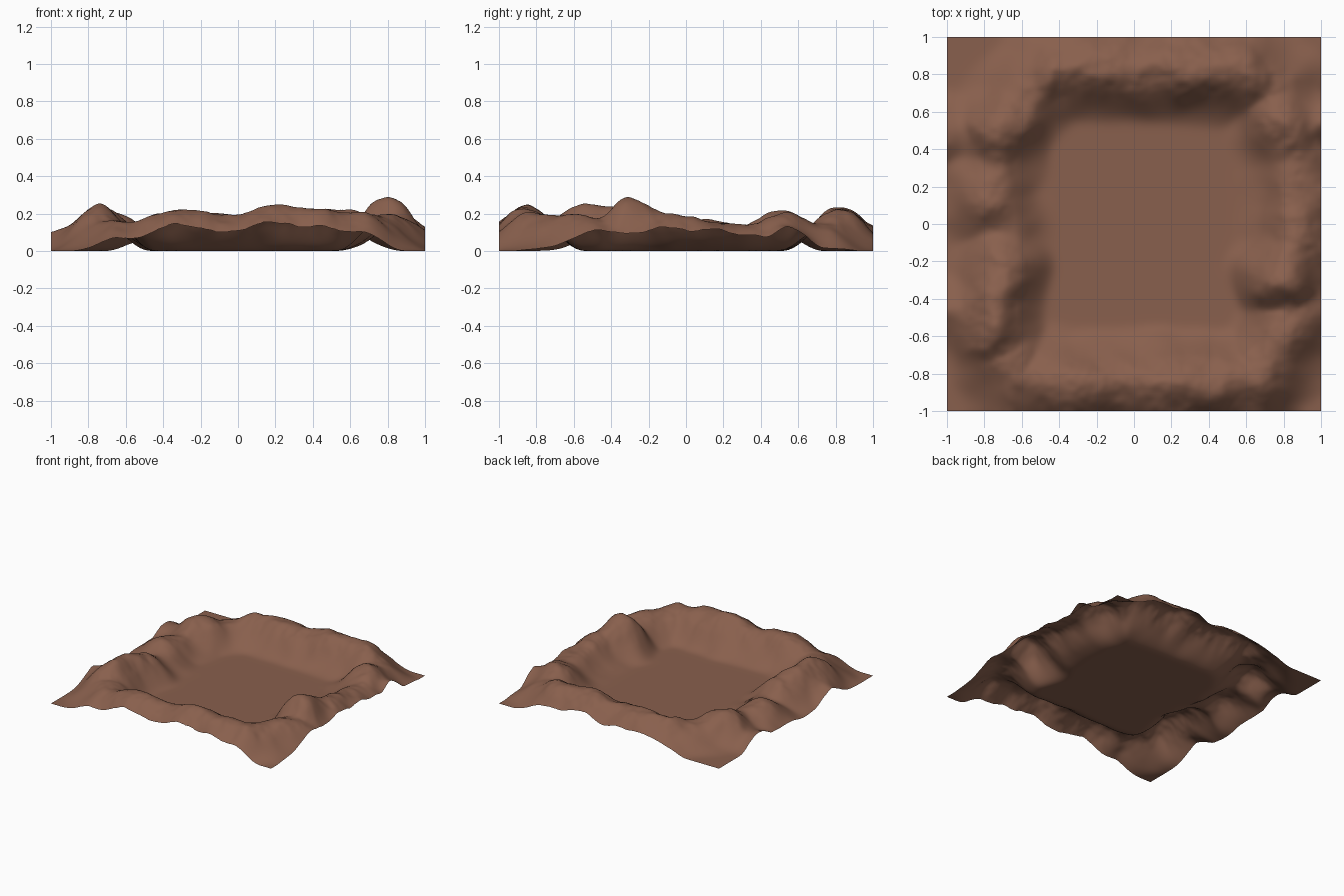
import bpy, bmesh, math
from mathutils import Vector, noise

if "Cube" in bpy.data.objects:
    bpy.data.objects.remove(bpy.data.objects["Cube"])

# Crest line of the crater-like rim: x, y, height (closed loop)
CREST = [
    (-.60, -.82, .15), (-.33, -.86, .22), (-.05, -.85, .195), (.22, -.85, .245),
    (.45, -.86, .22), (.64, -.83, .205), (.74, -.72, .19), (.80, -.60, .195),
    (.85, -.46, .18), (.80, -.30, .29), (.86, -.10, .20), (.86, .15, .155),
    (.86, .35, .14), (.80, .54, .21), (.76, .70, .15), (.60, .82, .22),
    (.28, .83, .235), (.05, .82, .20), (-.25, .84, .20), (-.43, .83, .19),
    (-.57, .66, .15), (-.70, .50, .215), (-.72, .31, .14), (-.76, .13, .17),
    (-.67, -.03, .11), (-.68, -.20, .19), (-.73, -.40, .24), (-.74, -.55, .25),
    (-.68, -.70, .17)]

# Spurs reaching the outer border or the floor: x, y, height, radius
SPURS = [(1, -.45, .09, .2), (1, .15, .09, .25), (1, .55, .12, .2),
         (-.33, -1, .10, .2), (.22, -1, .11, .25), (-1, .48, .10, .28),
         (.25, 1, .12, .3), (-.95, -.45, .10, .25), (.67, -.22, .10, .17)]

N = 150          # grid cells per side
REACH = .32      # width of the rim's slopes

segments = []
for a, b in zip(CREST, CREST[1:] + CREST[:1]):
    dx, dy = b[0] - a[0], b[1] - a[1]
    segments.append((a[0], a[1], dx, dy, dx * dx + dy * dy, a[2], b[2]))


def bell(d, w):
    return math.cos(math.pi / 2 * d / w) ** 2 if d < w else 0.0


def height(x, y):
    # wobble the sample point so that slopes get gullies
    p = Vector((x, y, 0))
    u = x + .035 * noise.noise(p * 5 + Vector((3, 7, 1)))
    v = y + .035 * noise.noise(p * 5 + Vector((9, 2, 5)))
    rim = 0.0
    for ax, ay, dx, dy, l2, ha, hb in segments:
        t = max(0, min(1, ((u - ax) * dx + (v - ay) * dy) / l2))
        px, py = ax + t * dx, ay + t * dy
        d = math.hypot(u - px, v - py)
        w = REACH
        if px < 0:   # the west ridge is steeper on its inner side
            west = min(1, max(0, (-px - .4) / .25))
            w -= .05 * west * max(-.6, min(1, (u - px) / .1))
        if d < w:
            s = t * t * (3 - 2 * t)
            rim = max(rim, (ha + (hb - ha) * s) * bell(d, w))
    total = rim ** 3
    for sx, sy, h, r in SPURS:
        total += (h * bell(math.hypot(u - sx, v - sy), r)) ** 3
    z = total ** (1 / 3)
    rough = noise.fractal(p * 8, .9, 2.0, 4)
    return max(0, z + .012 * rough * min(1, z / .15))


# Terrain sheet
bm = bmesh.new()
bmesh.ops.create_grid(bm, x_segments=N, y_segments=N, size=1)
for vert in bm.verts:
    vert.co.z = height(vert.co.x, vert.co.y)
# soften creases, strongest low down where the slopes meet the floor
for low in (1, .14, .14, .14, .10, .10, .10, .10, .10, .10):
    bmesh.ops.smooth_vert(
        bm, verts=[v for v in bm.verts if not v.is_boundary and v.co.z < low],
        factor=.5, use_axis_z=True)
for f in bm.faces:
    f.smooth = True
mesh = bpy.data.meshes.new("terrain")
bm.to_mesh(mesh)
bm.free()

# Brown earth colour
earth = bpy.data.materials.new("brown earth")
earth.diffuse_color = (.250, .116, .074, 1)
earth.use_nodes = True
earth.node_tree.nodes["Principled BSDF"].inputs["Base Color"].default_value = earth.diffuse_color
mesh.materials.append(earth)
terrain = bpy.data.objects.new("terrain", mesh)
bpy.context.collection.objects.link(terrain)
